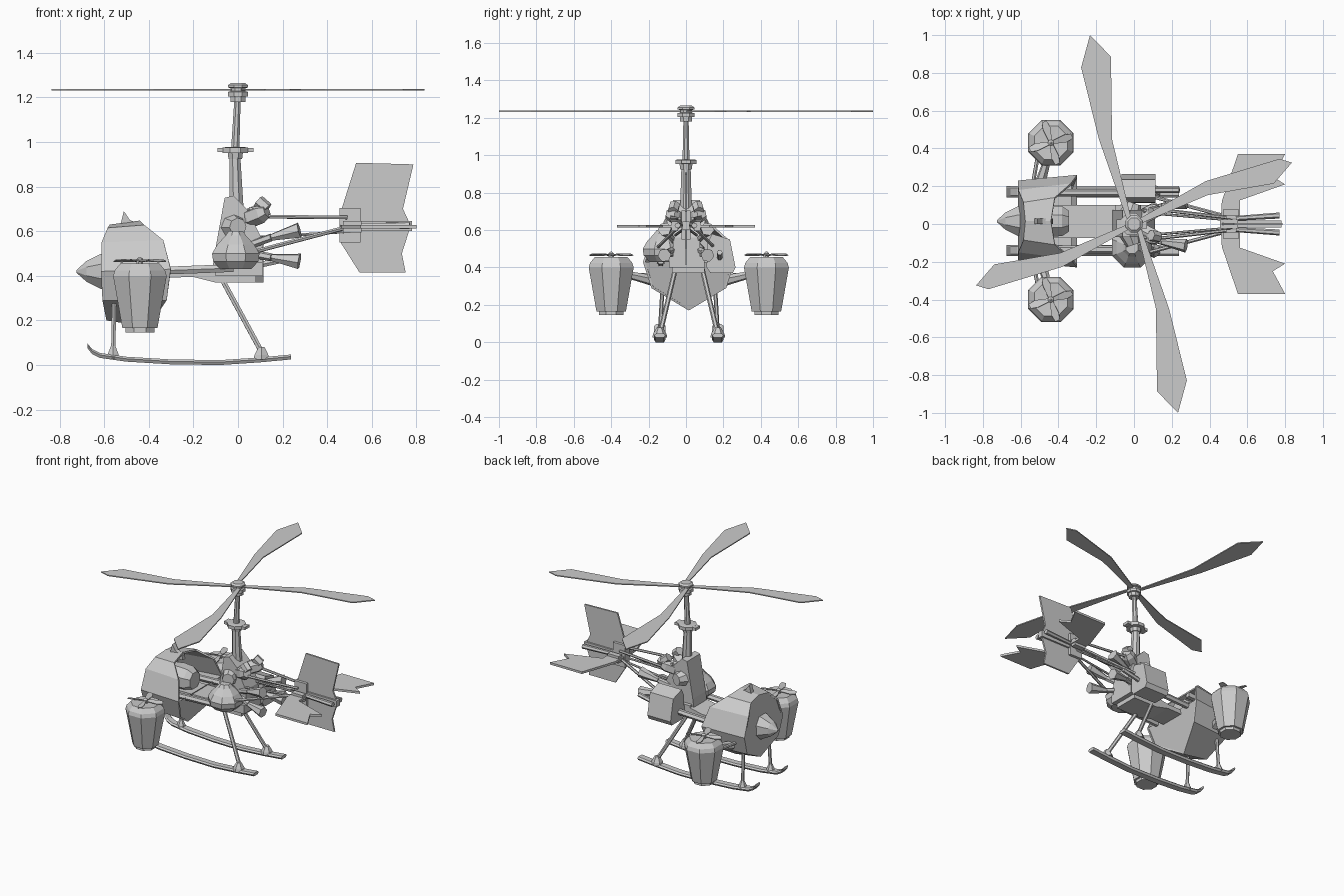
import bpy, bmesh, math
from mathutils import Vector, Matrix

CY = 0.015  # centre line of the cabin and skids


def mesh(name, verts, faces):
    me = bpy.data.meshes.new(name)
    me.from_pydata([tuple(v) for v in verts], [], faces)
    bm = bmesh.new()
    bm.from_mesh(me)
    bmesh.ops.recalc_face_normals(bm, faces=bm.faces)
    bm.to_mesh(me)
    bm.free()
    ob = bpy.data.objects.new(name, me)
    bpy.context.collection.objects.link(ob)
    return ob


def loft(name, rings, caps=True):
    n = len(rings[0])
    faces = [(a * n + i, a * n + (i + 1) % n, (a + 1) * n + (i + 1) % n, (a + 1) * n + i)
             for a in range(len(rings) - 1) for i in range(n)]
    if caps:
        faces += [tuple(range(n)), tuple(range((len(rings) - 1) * n, len(rings) * n))]
    return mesh(name, [v for r in rings for v in r], faces)


def lathe(name, prof, loc, n=8, axis=(0, 0, 1)):
    """prof: (radius, distance along axis)"""
    q = Vector((0, 0, 1)).rotation_difference(Vector(axis)).to_matrix()
    ring = lambda r, h: [Vector(loc) + q @ Vector((r * math.cos(t), r * math.sin(t), h))
                         for t in [(i + .5) * math.tau / n for i in range(n)]]
    return loft(name, [ring(r, h) for r, h in prof])


def tube(name, p, q, r, r2=None, n=6):
    d = Vector(q) - Vector(p)
    return lathe(name, [(r, 0), (r2 or r, d.length)], p, n, d)


def prism(name, pts, lo, hi, plane="xy"):
    """extrude a flat outline between lo and hi"""
    put = (lambda a, b, c: (a, b, c)) if plane == "xy" else (
        (lambda a, b, c: (a, c, b)) if plane == "xz" else (lambda a, b, c: (c, a, b)))
    return loft(name, [[put(a, b, c) for a, b in pts] for c in (lo, hi)])


def box(name, x0, x1, y0, y1, z0, z1):
    return prism(name, [(x0, y0), (x1, y0), (x1, y1), (x0, y1)], z0, z1)


# Main rotor
long_blade = [(-.015, .03), (-.116, .447), (-.122, .886), (-.233, 1.0), (-.28, .828), (-.185, .447), (-.04, .03)]
short_blade = [(.03, 0), (.39, .153), (.74, .214), (.836, .325), (.77, .345), (.38, .227), (.03, .03)]
for k, s in enumerate((1, -1)):
    for nm, pts in (("long", long_blade), ("short", short_blade)):
        prism(f"rotor_blade_{nm}_{k}", [(s * a, s * b) for a, b in pts], 1.232, 1.239)
lathe("rotor_hub", [(.036, 1.18), (.036, 1.205), (.048, 1.205), (.048, 1.225), (.036, 1.228),
                    (.036, 1.242), (.048, 1.245), (.048, 1.255), (.035, 1.265)], (0, 0, 0))
tube("upper_mast", (-.014, 0, .93), (-.002, 0, 1.2), .021, .015, 8)
tube("lower_mast", (-.005, 0, .65), (-.015, 0, .96), .036, .026, 8)
lathe("mast_collar", [(.033, .925), (.037, .952), (.062, .952), (.062, .975), (.04, .978)], (-.012, 0, 0))
box("collar_arm", -.092, .07, -.025, .025, .955, .974)

# Pylon and engine
prism("pylon", [(-.115, .43), (-.105, .5), (-.06, .75), (-.02, .76), (.04, .7), (.11, .56), (.11, .43)],
      -.07, .075, "xz")
box("engine_base", -.1, .11, -.09, .1, .4, .46)
for s in (-1, 1):
    lathe("cylinder_head", [(.03, 0), (.045, .03), (.045, .09), (.03, .12)], (.03, s * .03, .65), 6, (.75, s * .4, .3))
    tube("head_cap", (.09, s * .06, .735), (.13, s * .07, .7), .03)
    tube("engine_side", (-.02, s * .05, .62), (0, s * .11, .62), .06, .04, 8)
    # Exhaust pipes with flared ends
    for z0, z1 in ((.54, .605), (.5, .465)):
        a, b, c = (.06, s * .06, z0), (.15, s * .095, (z0 + z1) / 2), (.275, s * .115, z1)
        tube("exhaust_pipe", a, b, .018)
        tube("exhaust_flare", b, c, .016, .037)
    # Tail booms
    tube("upper_boom", (.05, s * .07, .7), (.14, s * .075, .665), .012)
    tube("upper_boom", (.14, s * .075, .665), (.49, s * .035, .662), .009)
    tube("lower_boom", (.08, s * .15, .51), (.49, s * .04, .618), .01)
    tube("boom_brace", (.06, s * .06, .57), (.52, s * .02, .6), .007)
tube("rear_side_rod", (.1, .18, .45), (.24, .18, .48), .015)

# Side tank and luggage box
lathe("side_tank", [(.075, .43), (.11, .465), (.115, .5), (.09, .54), (.05, .58), (.035, .6)], (-.01, -.125, 0))
prism("side_box", [(.11, .4), (.115, .53), (.14, .58), (.235, .55), (.265, .4), (.25, .37), (.13, .37)],
      -.065, .115, "yz")

# Floor beam and side rails
prism("floor_beam", [(-.6, .385), (-.2, .395), (-.1, .37), (.08, .37), (.08, .44), (-.1, .445), (-.2, .425), (-.6, .42)],
      -.075, .1, "xz")
for s in (-1, 1):
    tube("side_rail", (-.42, CY + s * .15, .42), (-.02, CY + s * .15, .435), .02)

# Cabin shell, open at the back above the floor
front = [(-.575, 0, .63), (-.585, .1, .615), (-.612, .165, .55), (-.615, .215, .42), (-.608, .175, .29), (-.59, 0, .2)]
back = [(-.44, 0, .648), (-.42, .125, .628), (-.335, .2, .56), (-.302, .245, .43), (-.32, .2, .29), (-.40, 0, .17)]
full = lambda h: [(x, CY + y, z) for x, y, z in h] + [(x, CY - y, z) for x, y, z in h[-2:0:-1]]
shell = loft("cabin_shell", [full(front), full(back)], False)
sol = shell.modifiers.new("thickness", "SOLIDIFY")
sol.thickness, sol.offset = .012, -1
mesh("cabin_front", full(front), [tuple(range(10))])
mesh("lower_hull_back", full(back)[3:8], [(0, 1, 2, 3, 4)])
box("cabin_floor", -.6, -.33, CY - .2, CY + .2, .375, .39)
lathe("nose_cone", [(.006, -.725), (.05, -.68), (.085, -.615), (.085, -.56)], (0, CY, .42), 8, (1, 0, 0))
lathe("seat_pod", [(.075, -.56), (.09, -.45), (.085, -.38), (.06, -.345)], (0, CY, .475), 8, (1, 0, 0))
prism("roof_fin", [(-.535, .6), (-.512, .69), (-.485, .65), (-.435, .63), (-.43, .6)], CY - .015, CY + .015, "xz")

# Side fans with their struts and skids
skid = [(-.675, .085), (-.655, .06), (-.62, .042), (-.5, .025), (-.3, .013), (-.08, .01), (.1, .022), (.238, .035)]
for s in (-1, 1):
    fy = CY + s * .415
    lathe("fan_duct", [(.07, .145), (.07, .165), (.085, .165), (.09, .19), (.13, .4), (.122, .425), (.095, .455),
                       (.03, .452)], (-.44, fy, 0))
    lathe("fan_spinner", [(.016, .45), (.016, .475), (.004, .485)], (-.44, fy, 0))
    for k in range(4):
        m = Matrix.Translation((-.44, fy, .468)) @ Matrix.Rotation(math.pi / 2 * k + .3, 4, 'Z') \
            @ Matrix.Rotation(.25, 4, 'X')
        prism("fan_blade", [(.005, -.008), (.08, -.022), (.12, -.012), (.115, .015), (.08, .02), (.005, .008)],
              -.002, .002).matrix_world = m
    tube("fan_strut_front", (-.54, CY + s * .17, .36), (-.51, CY + s * .34, .36), .011)
    tube("fan_strut_main", (-.5, CY + s * .19, .33), (-.46, CY + s * .32, .36), .03, .02)

    sy = CY + s * .155
    loft("skid", [[(x, sy - w, z + dz) for w, dz in ((-.022, -.01), (.022, -.01), (.03, .003), (.02, .012),
                                                  (-.02, .012), (-.03, .003))] for x, z in skid])
    for x, z, r in ((-.56, .03, .03), (.105, .025, .04)):
        lathe("skid_foot", [(r, 0), (r * .9, .02), (r * .4, .055)], (x, sy, z), 6)
    tube("front_leg", (-.56, sy, .05), (-.555, CY + s * .14, .3), .011)
    tube("rear_leg", (.105, sy - s * .005, .06), (-.08, CY + s * .07, .4), .013)

    # Tail planes
    plane = [(.46, .03), (.465, .12), (.55, .37), (.8, .37), (.735, .25), (.8, .21), (.56, .125), (.56, .03)]
    prism("tail_plane", [(x, s * y) for x, y in plane], .613, .628)
    box("plane_clamp", .47, .555, s * .06 - .018, s * .06 + .018, .595, .645)
    tube("tail_rod", (.54, s * .03, .625), (.77, s * .045, .625), .013, .016)

# Upright tail fin, upper and lower halves
prism("tail_fin", [(.46, .55), (.465, .7), (.53, .907), (.787, .9), (.74, .7), (.775, .625), (.735, .5), (.752, .415),
                   (.545, .415)], -.006, .006, "xz")
box("tail_block", .455, .55, -.025, .025, .55, .705)
box("tail_spine", .55, .78, -.018, .018, .6, .645)
